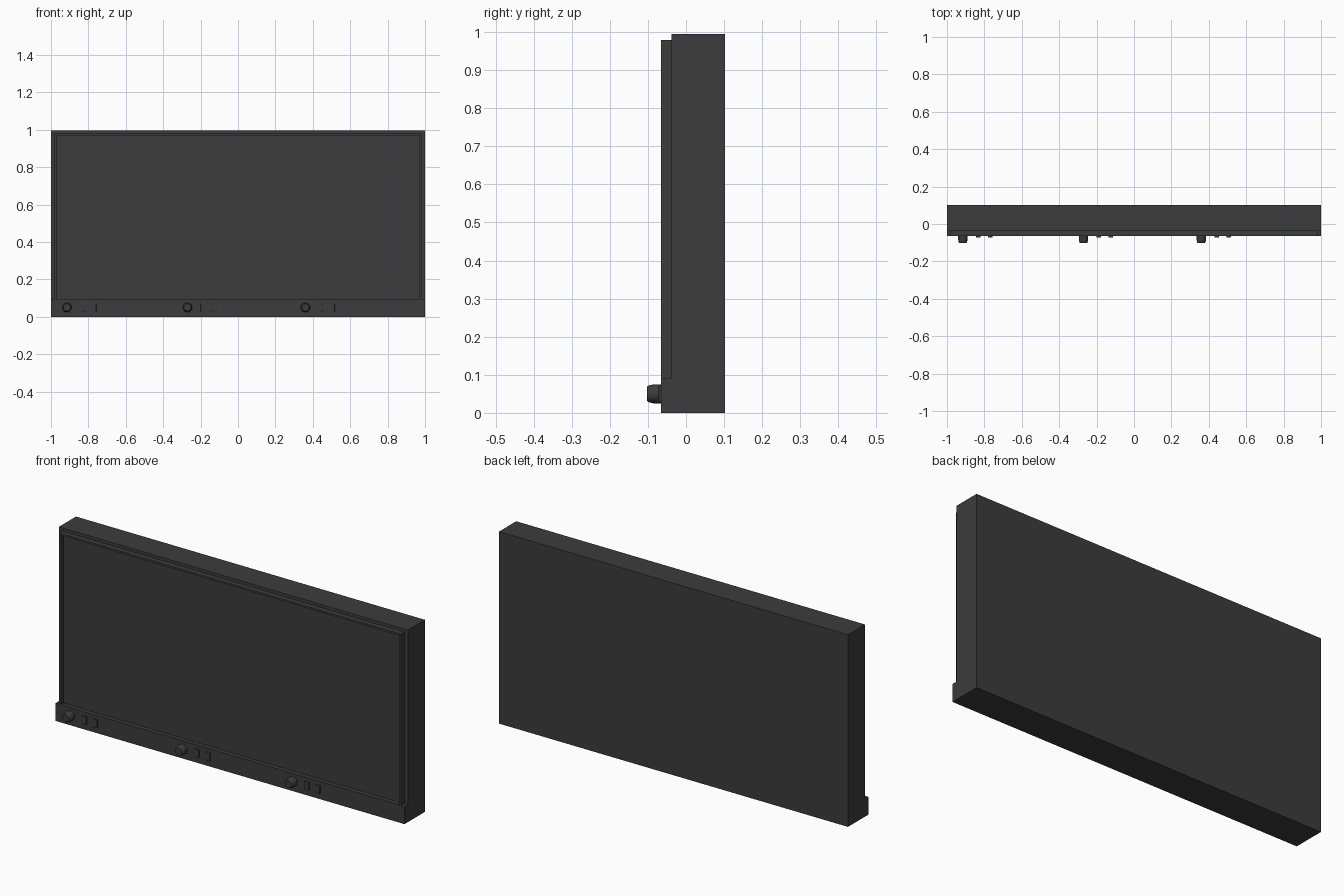
import bpy, bmesh, math
from mathutils import Matrix

if "Cube" in bpy.data.objects:
    bpy.data.objects.remove(bpy.data.objects["Cube"])

dark = bpy.data.materials.new("dark_plastic")
dark.diffuse_color = (0.045, 0.045, 0.045, 1)
dark.use_nodes = True
dark.node_tree.nodes["Principled BSDF"].inputs["Base Color"].default_value = dark.diffuse_color


def finish(name, bm):
    bmesh.ops.recalc_face_normals(bm, faces=bm.faces)
    me = bpy.data.meshes.new(name)
    bm.to_mesh(me)
    bm.free()
    me.materials.append(dark)
    ob = bpy.data.objects.new(name, me)
    bpy.context.collection.objects.link(ob)
    return ob


def box(name, x0, x1, y0, y1, z0, z1, bevel=0):
    bm = bmesh.new()
    size = Matrix.Diagonal((x1 - x0, y1 - y0, z1 - z0, 1))
    place = Matrix.Translation(((x0 + x1) / 2, (y0 + y1) / 2, (z0 + z1) / 2))
    bmesh.ops.create_cube(bm, size=1, matrix=place @ size)
    if bevel:
        bmesh.ops.bevel(bm, geom=bm.edges[:], offset=bevel, segments=2,
                        profile=0.5, affect='EDGES')
    return finish(name, bm)


def rim(name, outer, inner, y0, y1):
    # Three-sided raised border, open towards the control strip
    (xo, zo), (xi, zi), zb = outer, inner, 0.09
    outline = [(-xo, zb), (-xo, zo), (xo, zo), (xo, zb),
               (xi, zb), (xi, zi), (-xi, zi), (-xi, zb)]
    bm = bmesh.new()
    rows = [[bm.verts.new((x, y, z)) for x, z in outline] for y in (y0, y1)]
    f, b = rows
    for i in range(8):
        j = (i + 1) % 8
        bm.faces.new((f[i], f[j], b[j], b[i]))
    for r in rows:
        for q in ((0, 1, 6, 7), (1, 2, 5, 6), (2, 3, 4, 5)):
            bm.faces.new([r[k] for k in q])
    return finish(name, bm)


def knob(name, x, z):
    # Lathed profile: radius, y
    profile = [(0.025, -0.064), (0.025, -0.085), (0.022, -0.098), (0.019, -0.102)]
    n = 24
    bm = bmesh.new()
    rings = [[bm.verts.new((x + r * math.cos(2 * math.pi * i / n), y,
                            z + r * math.sin(2 * math.pi * i / n)))
              for i in range(n)] for r, y in profile]
    for a, b in zip(rings, rings[1:]):
        for i in range(n):
            j = (i + 1) % n
            bm.faces.new((a[i], a[j], b[j], b[i]))
    bm.faces.new(rings[0])
    bm.faces.new(rings[-1])
    ob = finish(name, bm)
    bpy.ops.object.select_all(action='DESELECT')
    ob.select_set(True)
    bpy.context.view_layer.objects.active = ob
    bpy.ops.object.shade_smooth_by_angle(angle=math.radians(35))


# Cabinet, control strip and recessed grille
box("cabinet", -1, 1, -0.038, 0.102, 0, 0.995)
box("control_strip", -1, 1, -0.065, -0.038, 0, 0.092)
rim("grille_rim", (0.98, 0.979), (0.97, 0.969), -0.065, -0.038)
box("grille_panel", -0.97, 0.97, -0.043, -0.038, 0.092, 0.969)

# Three control groups: a knob and two small switches each
for i, x in enumerate((-0.915, -0.27, 0.36), 1):
    knob(f"knob_{i}", x, 0.05)
    for k, dx in enumerate((0.082, 0.146), 1):
        box(f"switch_{i}_{k}", x + dx - 0.012, x + dx + 0.012,
            -0.072, -0.06, 0.028, 0.072, 0.003)
